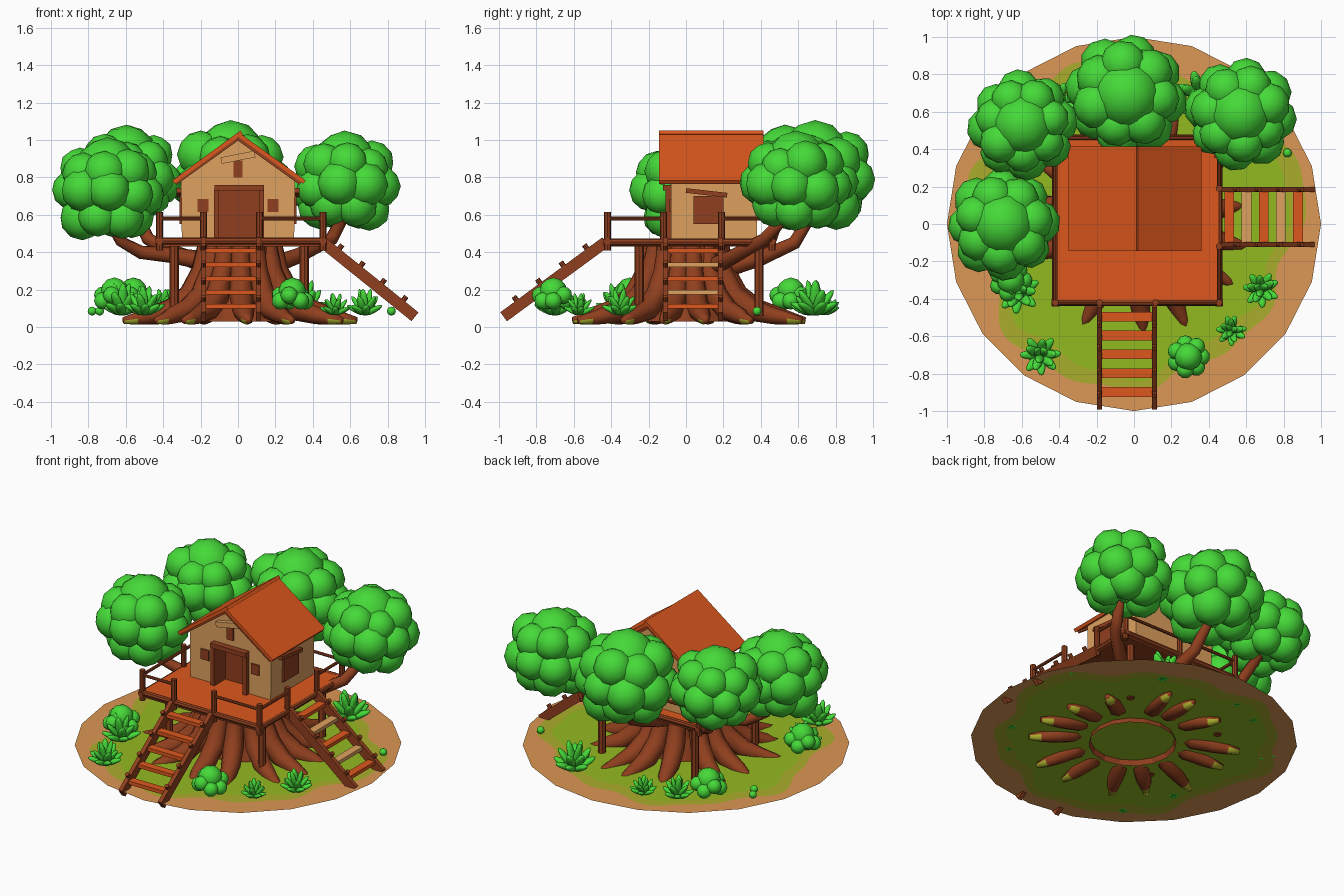
import bpy, bmesh, math, random
from mathutils import Vector, Matrix

if "Cube" in bpy.data.objects:
    bpy.data.objects.remove(bpy.data.objects["Cube"])

random.seed(4)
TAU = math.tau
T, R, D = Matrix.Translation, Matrix.Rotation, Matrix.Diagonal

def material(name, rgb):
    m = bpy.data.materials.new(name)
    m.diffuse_color = (*rgb, 1)
    m.use_nodes = True
    m.node_tree.nodes["Principled BSDF"].inputs["Base Color"].default_value = m.diffuse_color
    return m

LEAF = material("leaf_green", (0.06, 0.70, 0.04))
ORANGE = material("orange_wood", (0.72, 0.095, 0.012))
BARK = material("bark_brown", (0.28, 0.05, 0.013))
TAN = material("tan_planks", (0.74, 0.36, 0.115))
SAND = material("sand", (0.72, 0.31, 0.09))
GRASS = material("grass", (0.29, 0.49, 0.015))
OLIVE = material("olive_grass", (0.4, 0.42, 0.025))

def finish(name, bm, *mats, normals=True, smooth=False):
    if normals:
        bmesh.ops.recalc_face_normals(bm, faces=bm.faces)
    for f in bm.faces:
        f.smooth = smooth
    me = bpy.data.meshes.new(name)
    bm.to_mesh(me)
    bm.free()
    for m in mats:
        me.materials.append(m)
    bpy.context.collection.objects.link(bpy.data.objects.new(name, me))

def bar(bm, a, b, w, h):
    """Board from a to b, w wide sideways and h thick."""
    a, b = Vector(a), Vector(b)
    m = T((a + b) / 2) @ (b - a).to_track_quat('Y', 'Z').to_matrix().to_4x4()
    bmesh.ops.create_cube(bm, size=1, matrix=m @ D((w, (b - a).length, h, 1)))

def box(bm, x0, x1, y0, y1, z0, z1):
    bar(bm, ((x0 + x1) / 2, y0, (z0 + z1) / 2), ((x0 + x1) / 2, y1, (z0 + z1) / 2), x1 - x0, z1 - z0)

def log(bm, a, b, r):
    a, b = Vector(a), Vector(b)
    m = T((a + b) / 2) @ (b - a).to_track_quat('Z', 'Y').to_matrix().to_4x4()
    bmesh.ops.create_cone(bm, cap_ends=True, segments=8, radius1=r, radius2=r, depth=(b - a).length, matrix=m)

def tube(bm, pts, radii, sides=8):
    """Tapered tube swept through pts, open at the start."""
    pts, rings = [Vector(p) for p in pts], []
    for i, p in enumerate(pts):
        q = (pts[min(i + 1, len(pts) - 1)] - pts[max(i - 1, 0)]).to_track_quat('Z', 'Y')
        rings.append([bm.verts.new(p + q @ Vector((math.cos(TAU * k / sides), math.sin(TAU * k / sides), 0)) * radii[i])
                      for k in range(sides)])
    for r0, r1 in zip(rings, rings[1:]):
        for k in range(sides):
            bm.faces.new((r0[k], r0[(k + 1) % sides], r1[(k + 1) % sides], r1[k]))
    bm.faces.new(rings[-1])

def ball(bm, c, r):
    bmesh.ops.create_icosphere(bm, subdivisions=2, radius=r, matrix=T(c) @ R(random.random() * 6, 4, 'Z'))

# Ground: 20-sided disc, irregular grass inside an olive band and a sand rim
bm = bmesh.new()
N, G = 120, 0.065
rings = [[], [], []]
for k in range(N):
    t = TAU * k / N
    edge = math.cos(math.pi / 20) / math.cos((t + 1e-6) % (TAU / 20) - math.pi / 20)
    g = 0.78 + 0.04 * math.sin(3 * t + 1) + 0.03 * math.sin(7 * t) + 0.02 * math.sin(13 * t + 2)
    for ring, r in zip(rings, (g, g + 0.08 + 0.02 * math.sin(5 * t), edge)):
        ring.append(bm.verts.new((r * math.cos(t), r * math.sin(t), G)))
bm.faces.new(rings[0])
for j in (0, 1):
    for k in range(N):
        n = (k + 1) % N
        bm.faces.new((rings[j][k], rings[j + 1][k], rings[j + 1][n], rings[j][n])).material_index = j + 1
finish("ground", bm, GRASS, OLIVE, SAND, normals=False)

# Trunk: flared stump, open underneath
bm = bmesh.new()
tube(bm, [(0.02, 0.01, z) for z in (0.03, 0.2, 0.44)], (0.27, 0.22, 0.21), 16)
finish("trunk", bm, BARK)

# Roots fanning out around the stump, mossy at the buried tips
bm = bmesh.new()
for k in range(14):
    t = TAU * (k + 0.5) / 14 + random.uniform(-0.06, 0.06)
    s, bend = random.uniform(0.94, 1.05), random.uniform(-0.15, 0.15)
    path = [(0.18, 0.44), (0.21, 0.3), (0.27, 0.17), (0.38, 0.09), (0.5, 0.06), (0.57 * s, 0.045), (0.64 * s, 0.035)]
    tube(bm, [(0.01 + r * math.cos(t + bend * r), r * math.sin(t + bend * r), z) for r, z in path],
         (0.05, 0.055, 0.065, 0.06, 0.045, 0.033, 0.018))
for f in bm.faces:
    c = f.calc_center_median()
    f.material_index = int(c.xy.length > 0.56 and c.z < 0.035)
finish("roots", bm, BARK, OLIVE, smooth=True)

# Branches reaching out to the tree crowns
bm = bmesh.new()
for path in ([(-0.1, 0.08, 0.34), (-0.36, 0.12, 0.385), (-0.52, 0.1, 0.4), (-0.63, 0.05, 0.46), (-0.72, 0, 0.62)],
             [(-0.1, 0.12, 0.3), (-0.32, 0.34, 0.39), (-0.48, 0.45, 0.47), (-0.58, 0.53, 0.68)],
             [(0, 0.1, 0.28), (0.02, 0.4, 0.37), (0, 0.58, 0.45), (-0.03, 0.7, 0.65)],
             [(0.1, 0.1, 0.3), (0.32, 0.26, 0.38), (0.5, 0.42, 0.47), (0.58, 0.56, 0.62)]):
    tube(bm, path, [0.055, 0.042, 0.036, 0.03, 0.025][:len(path)])
finish("branches", bm, BARK, smooth=True)

# Tree crowns: clusters of low-poly balls
for name, c, s in (("crown_left", (-0.7, 0, 0.745), 1.02), ("crown_back_left", (-0.595, 0.53, 0.82), 0.99),
                   ("crown_back", (-0.04, 0.69, 0.81), 1.12), ("crown_back_right", (0.57, 0.59, 0.78), 1.02)):
    bm, c = bmesh.new(), Vector(c)
    ball(bm, c, 0.2 * s)
    ball(bm, c + Vector((0, 0, 0.1 * s)), 0.165 * s)
    for count, rad, z, r in ((7, 0.15, 0.085, 0.11), (8, 0.185, -0.03, 0.112), (6, 0.13, -0.14, 0.112)):
        off = random.random()
        for k in range(count):
            t = TAU * (k + off) / count
            p = Vector((rad * math.cos(t), rad * math.sin(t), z + random.uniform(-0.02, 0.02)))
            ball(bm, c + s * p, s * r * random.uniform(0.93, 1.07))
    finish(name, bm, LEAF, smooth=True)

# Deck slab with brown underside, edge logs and support posts
X0, X1, Y0, Y1 = -0.42, 0.455, -0.42, 0.46
bm = bmesh.new()
box(bm, X0, X1, Y0, Y1, 0.44, 0.472)
finish("deck", bm, ORANGE)
bm = bmesh.new()
box(bm, X0, X1, Y0, Y1, 0.43, 0.439)
for y in (Y0, Y1):
    log(bm, (X0 - 0.02, y, 0.46), (X1 + 0.02, y, 0.46), 0.018)
for x in (X0, X1):
    log(bm, (x, Y0 - 0.02, 0.455), (x, Y1 + 0.02, 0.455), 0.018)
for x, y in ((-0.34, -0.25), (0.355, -0.25), (-0.34, 0.39), (0.355, 0.39)):
    log(bm, (x, y, 0.06), (x, y, 0.44), 0.025)
finish("deck_frame", bm, BARK)

# Railing: posts and handrails, with gaps for the two ladders
bm = bmesh.new()
for a, b in (((X0, Y0), (-0.185, Y0)), ((0.115, Y0), (X1, Y0)), ((X1, Y0), (X1, -0.12)),
             ((X1, 0.19), (X1, Y1)), ((X1, Y1), (0.02, Y1)), ((0.02, Y1), (X0, Y1)),
             ((X0, Y1), (X0, 0.02)), ((X0, 0.02), (X0, Y0))):
    log(bm, (*a, 0.58), (*b, 0.58), 0.01)
    for p in (a, b):
        log(bm, (*p, 0.41), (*p, 0.615), 0.018)
finish("railing", bm, BARK)

# Ladders: side boards with pegs, and treads; the second is turned to the right side, with worn tan treads
turn = T((0.02, 0.075, 0)) @ R(math.pi / 2, 4, 'Z')
for name, m, length in (("front_ladder", Matrix(), 1.0), ("right_ladder", turn, 0.95)):
    top, foot = Vector((0, -0.43, 0.455)), Vector((0, -0.975 * length, 0.055))
    sides, treads = bmesh.new(), bmesh.new()
    for off in (Vector((-0.185, 0, 0)), Vector((0.11, 0, 0))):
        bar(sides, top + off, foot + off, 0.028, 0.06)
        for k in range(4):
            p = top.lerp(foot, 0.15 + 0.23 * k) + off
            log(sides, p, p + Vector((0, -0.033, 0.045)), 0.014)
    for k in range(5):
        p = top.lerp(foot, 0.12 + 0.185 * k)
        box(treads, -0.18, 0.105, p.y - 0.026, p.y + 0.026, p.z - 0.012, p.z + 0.012)
    for i, f in enumerate(treads.faces):
        f.material_index = int(m is turn and i // 6 in (1, 3))
    for part, b, mats in (("_sides", sides, [BARK]), ("_treads", treads, [ORANGE, TAN])):
        b.transform(m)
        finish(name + part, b, *mats)

# House: gabled shell with a door opening, open underneath to show the deck
FY, BY = -0.08, 0.38
bm = bmesh.new()
gable = [(0.3, 0.46), (0.305, 0.8), (0, 1.02), (-0.305, 0.8), (-0.3, 0.46)]
opening = [(-0.11, 0.46), (-0.11, 0.735), (0.12, 0.735), (0.12, 0.46)]
front, back = [[bm.verts.new((x, y, z)) for x, z in gable] for y in (FY, BY)]
bm.faces.new(front + [bm.verts.new((x, FY, z)) for x, z in opening])
bm.faces.new(back)
for k in range(4):
    bm.faces.new((front[k], front[k + 1], back[k + 1], back[k]))
bar(bm, (-0.09, FY - 0.015, 0.89), (0.09, FY - 0.015, 0.925), 0.03, 0.035)
finish("house_walls", bm, TAN)

# Roof slabs
bm = bmesh.new()
bar(bm, (0.02, 0.135, 1.042), (-0.345, 0.135, 0.775), 0.56, 0.022)
bar(bm, (0, 0.135, 1.03), (0.355, 0.135, 0.775), 0.56, 0.022)
finish("roof", bm, ORANGE)

# Rafters, recessed door with its frame, and windows
bm = bmesh.new()
box(bm, -0.13, 0.14, FY + 0.09, FY + 0.1, 0.465, 0.75)
box(bm, -0.025, 0.025, FY - 0.008, FY, 0.8, 0.89)
bar(bm, (-0.125, FY - 0.02, 0.745), (0.14, FY - 0.02, 0.745), 0.045, 0.03)
for s in (-1, 1):
    for y in (-0.125, 0.395):
        bar(bm, (0, y, 1.01), (s * 0.335, y, 0.77), 0.025, 0.022)
    box(bm, s * 0.187 - 0.03, s * 0.187 + 0.03, FY - 0.008, FY, 0.615, 0.685)
    box(bm, s * 0.12 - 0.009, s * 0.12 + 0.019, FY - 0.03, FY + 0.09, 0.465, 0.735)
    box(bm, s * 0.306 - 0.008, s * 0.306 + 0.008, 0.04, 0.2, 0.55, 0.7)
    bar(bm, (s * 0.315, 0.0, 0.73), (s * 0.315, 0.22, 0.705), 0.03, 0.025)
finish("door_windows_and_rafters", bm, BARK)

# Leafy tufts: rounded leaves fanning out
for i, (x, y, s) in enumerate(((-0.62, -0.36, 1.1), (-0.5, -0.7, 1.0), (0.52, -0.57, 0.75), (0.68, -0.35, 0.9),
                               (0.35, 0.69, 1.2), (-0.2, 0.74, 0.75), (-0.4, 0.66, 0.9))):
    bm = bmesh.new()
    for count, tilt, ln in ((7, 1.1, 0.062), (5, 0.65, 0.07), (3, 0.25, 0.08)):
        for k in range(count):
            m = T((x, y, G)) @ R(TAU * (k + random.random() * 0.5) / count, 4, 'Z') @ R(tilt, 4, 'Y')
            m = m @ T((0, 0, ln * s)) @ D((0.017 * s, 0.025 * s, ln * s, 1))
            bmesh.ops.create_icosphere(bm, subdivisions=2, radius=1, matrix=m)
    finish(f"tuft_{i + 1}", bm, LEAF, smooth=True)

# Round bushes, the last one with small green pebbles
for i, (x, y) in enumerate(((0.29, -0.71), (-0.56, 0.56), (-0.66, -0.3))):
    bm = bmesh.new()
    ball(bm, (x, y, 0.19), 0.075)
    for k in range(7):
        ball(bm, (x + 0.07 * math.cos(TAU * k / 7), y + 0.07 * math.sin(TAU * k / 7), 0.14 + 0.03 * (k % 2)), 0.047)
    ball(bm, ((0.82, 0.38, 0.085), (-0.78, 0.4, 0.085), (-0.74, 0.33, 0.085))[i], 0.024)
    finish(f"bush_{i + 1}", bm, LEAF, smooth=True)
